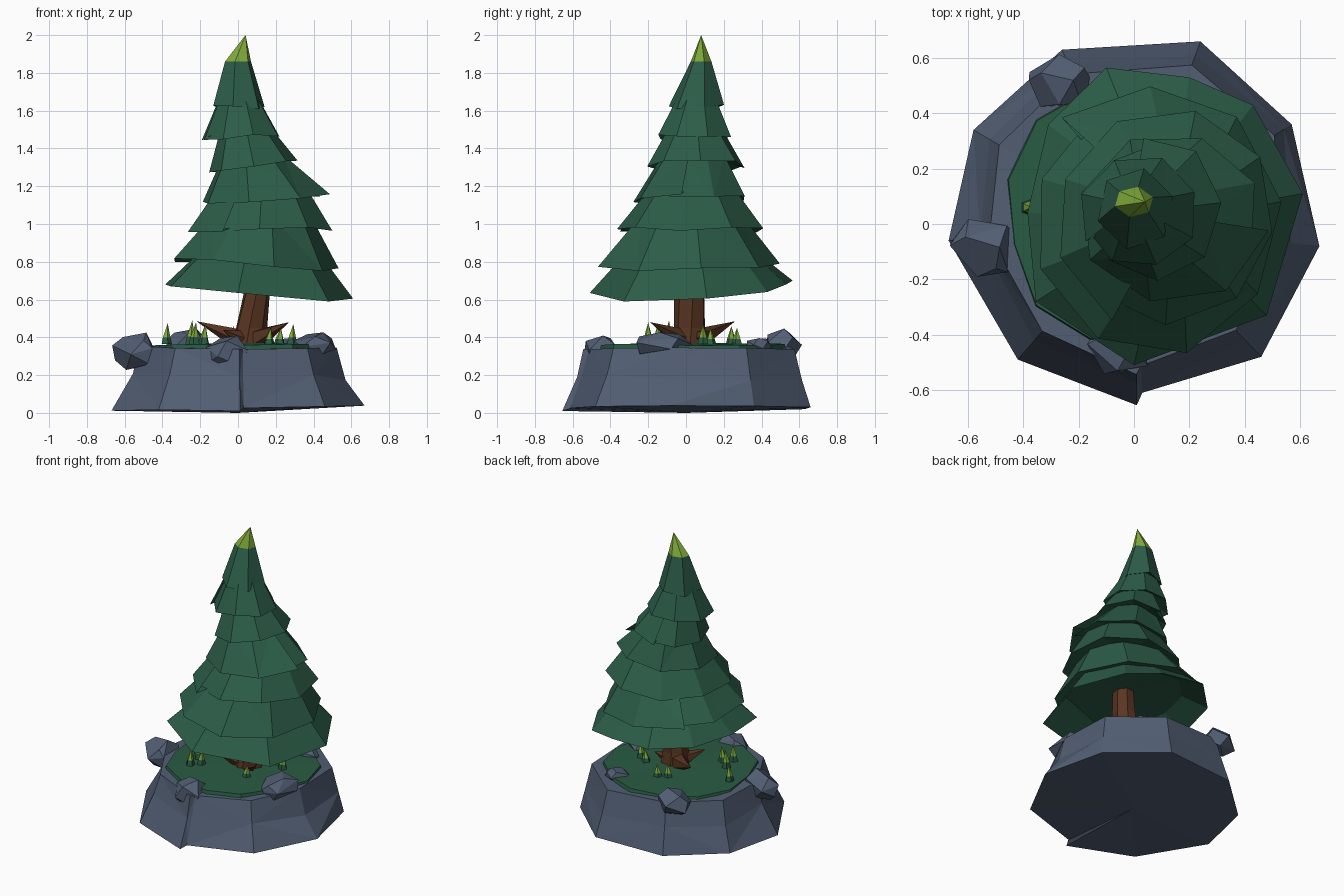
import bpy, bmesh, math, random
from mathutils import Vector

if "Cube" in bpy.data.objects:
    bpy.data.objects.remove(bpy.data.objects["Cube"])

random.seed(7)
TAU = math.tau


def material(name, rgb):
    m = bpy.data.materials.new(name)
    m.diffuse_color = (*rgb, 1)
    m.use_nodes = True
    m.node_tree.nodes["Principled BSDF"].inputs["Base Color"].default_value = m.diffuse_color
    return m


GREEN = material("pine_green", (0.025, 0.108, 0.064))
GRASS = material("grass_green", (0.022, 0.106, 0.056))
LIME = material("fresh_lime", (0.215, 0.405, 0.042))
ROCK = material("slate_rock", (0.084, 0.112, 0.172))
BROWN = material("bark_brown", (0.100, 0.036, 0.015))


def finish(name, bm, mats):
    me = bpy.data.meshes.new(name)
    bm.to_mesh(me)
    bm.free()
    for m in mats:
        me.materials.append(m)
    ob = bpy.data.objects.new(name, me)
    bpy.context.collection.objects.link(ob)
    return ob


def jit(a):
    return random.uniform(-a, a)


def loft(name, rings, mats, bottom=None, top=None, wrap=True, tris=False, rule=None):
    """Skin counter-clockwise rings from bottom to top, with fans to end points."""
    bm = bmesh.new()
    vs = [[bm.verts.new(p) for p in r] for r in rings]
    n = len(rings[0])
    for i in range(n if wrap else n - 1):
        j = (i + 1) % n
        for k, (a, b) in enumerate(zip(vs, vs[1:])):
            if not tris:
                bm.faces.new((a[i], a[j], b[j], b[i]))
            elif (i + k) % 2:
                bm.faces.new((a[i], a[j], b[j]))
                bm.faces.new((a[i], b[j], b[i]))
            else:
                bm.faces.new((a[i], a[j], b[i]))
                bm.faces.new((a[j], b[j], b[i]))
    for point, ring, flip in ((bottom, vs[0], True), (top, vs[-1], False)):
        if point is None:
            continue
        c = bm.verts.new(point)
        for i in range(n if wrap else n - 1):
            a, b = ring[i], ring[(i + 1) % n]
            bm.faces.new((b, a, c) if flip else (a, b, c))
    if rule:
        for f in bm.faces:
            f.material_index = rule(f.calc_center_median())
    return finish(name, bm, mats)


def circle(cx, cy, z, rx, ry, n, phase=0.0):
    return [(cx + rx * math.cos(phase + TAU * i / n),
             cy + ry * math.sin(phase + TAU * i / n), z) for i in range(n)]


# Rock base: irregular outline with a small crack at the front
outline = [(0.01, -0.655), (0.03, -0.61), (0.46, -0.48), (0.67, -0.08), (0.57, 0.36),
           (0.24, 0.66), (-0.26, 0.63), (-0.58, 0.34), (-0.67, -0.06), (-0.42, -0.49)]
mid_scale = [0.88, 0.90, 0.87, 0.85, 0.95, 0.93, 0.92, 0.90, 0.83, 0.86]
rim_scale = [0.83, 0.84, 0.80, 0.78, 0.89, 0.87, 0.86, 0.84, 0.78, 0.79]
foot, middle, rim = [], [], []
for i, (x, y) in enumerate(outline):
    foot.append((x, y, 0.01 if i == 0 else 0.025 + 0.02 * x))
    s = mid_scale[i]
    middle.append((x * s, y * s, 0.20 + jit(0.03)))
    s = rim_scale[i]
    rim.append((x * s, y * s, 0.345 + jit(0.01)))
loft("rock_base", [foot, middle, rim], [ROCK], bottom=(0, 0, 0), top=(0, 0, 0.345), tris=True)

# Grass patch
lower, upper = [], []
for i in range(13):
    a, r = TAU * i / 13, 1 + jit(0.05)
    x, y = 0.01 + 0.475 * r * math.cos(a), 0.04 + 0.495 * r * math.sin(a)
    lower.append((x * 1.02, y * 1.02, 0.325))
    upper.append((x, y, 0.362 + jit(0.006)))
loft("grass_patch", [lower, upper], [GRASS], top=(0.02, 0.02, 0.372))


# Loose boulders
def boulder(name, centre, size, count=13):
    bm = bmesh.new()
    for i in range(count):
        z = 1 - 2 * (i + 0.5) / count
        a = i * 2.39996 + jit(0.35)
        r = math.sqrt(1 - z * z)
        d = Vector((r * math.cos(a), r * math.sin(a), z)) * random.uniform(0.95, 1.1)
        bm.verts.new([c + s * v for c, s, v in zip(centre, size, d)])
    bmesh.ops.convex_hull(bm, input=bm.verts)
    bmesh.ops.dissolve_limit(bm, angle_limit=math.radians(18), verts=bm.verts, edges=bm.edges)
    bmesh.ops.recalc_face_normals(bm, faces=bm.faces)
    finish(name, bm, [ROCK])


boulder("boulder_left", (-0.54, -0.085, 0.325), (0.13, 0.11, 0.10))
boulder("boulder_back", (-0.27, 0.515, 0.36), (0.12, 0.10, 0.085))
boulder("boulder_front", (-0.05, -0.45, 0.315), (0.125, 0.10, 0.105))
boulder("boulder_right", (0.41, -0.12, 0.36), (0.12, 0.17, 0.075))
boulder("boulder_small", (0.27, 0.38, 0.355), (0.08, 0.075, 0.045))

# Leaning trunk
loft("trunk", [circle(0.065, 0.02, 0.34, 0.105, 0.10, 7),
               circle(0.07, 0.02, 0.45, 0.085, 0.085, 7, 0.1),
               circle(0.10, 0.02, 0.64, 0.07, 0.083, 7, 0.2),
               circle(0.11, 0.02, 0.85, 0.06, 0.07, 7, 0.3)], [BROWN], top=(0.11, 0.02, 0.86))


# Pointed roots that flare out and up
def spike(name, base, tip, radius, sides, mat):
    base, tip = Vector(base), Vector(tip)
    rot = (tip - base).to_track_quat('Z', 'Y')
    ring = [base + rot @ Vector(p) for p in circle(0, 0, 0, radius, radius, sides)]
    loft(name, [ring], [mat], bottom=base, top=tip)


for i, tip in enumerate([(-0.22, 0.26, 0.485), (0.27, -0.19, 0.48),
                         (-0.08, -0.10, 0.44), (0.17, 0.11, 0.44)]):
    spike(f"root_{i + 1}", (0.06, 0.02, 0.37), tip, 0.07, 5, BROWN)

# Grass sprouts: dark foot, bright point
sprouts = [(-0.38, 0.06, 0.105), (-0.25, -0.09, 0.12), (-0.23, -0.20, 0.11), (-0.18, -0.15, 0.10),
           (0.165, -0.14, 0.08), (0.285, 0.09, 0.10), (0.03, 0.27, 0.08), (-0.03, 0.24, 0.09),
           (0.22, 0.13, 0.08)]
for i, (x, y, h) in enumerate(sprouts):
    loft(f"sprout_{i + 1}", [circle(x, y, 0.365, 0.030, 0.030, 5, i),
                             circle(x, y, 0.365 + h * 0.33, 0.022, 0.022, 5, i)],
         [GRASS, LIME], top=(x + 0.008, y, 0.37 + h),
         rule=lambda c, h=h: int(c.z > 0.365 + h * 0.33))

# Lowest branch skirt: uneven hem, hollow underneath
skirt = [(0.61, 0.11, 0.605), (0.43, 0.43, 0.64), (0.20, 0.53, 0.68), (-0.10, 0.565, 0.70),
         (-0.31, 0.36, 0.69), (-0.385, 0.04, 0.68), (-0.355, -0.28, 0.67), (0.0, -0.51, 0.635),
         (0.48, -0.33, 0.59)]


def shrink(scale, z):
    return [(0.12 + (x - 0.12) * scale, 0.02 + (y - 0.02) * scale, z) for x, y, _ in skirt]


loft("branch_skirt", [shrink(0.70, 0.775), skirt, shrink(0.58, 0.88)], [GREEN],
     bottom=(0.11, 0.02, 0.80), top=(0.12, 0.02, 0.9))

# Branch tiers: hem (cx, cy, z, rx, ry), top (cx, cy, z, rx, ry), tilt in x
tiers = [
    ((0.07, 0.01, 0.785, 0.455, 0.48), (0.11, 0.015, 1.04, 0.27, 0.27), -0.06),
    ((0.12, 0.02, 0.96, 0.395, 0.39), (0.13, 0.03, 1.20, 0.235, 0.22), 0.03),
    ((0.135, 0.03, 1.13, 0.335, 0.31), (0.075, 0.045, 1.37, 0.155, 0.17), 0.05),
    ((0.075, 0.05, 1.30, 0.235, 0.255), (0.035, 0.045, 1.52, 0.125, 0.13), 0.07),
    ((0.02, 0.04, 1.465, 0.21, 0.205), (0.005, 0.055, 1.68, 0.10, 0.10), 0.02),
]
for t, (hem, top, tilt) in enumerate(tiers):
    n = 9 if t < 2 else 8
    start = (t + 1) * 1.9 + 0.17
    rings = [[], []]
    for i in range(n + 1):      # each tier wraps round and overlaps itself
        a = start + TAU * i / n * 1.04
        grow = 0.96 + 0.09 * i / n
        for ring, (cx, cy, z, rx, ry), w in ((rings[0], hem, 0.03), (rings[1], top, 0.02)):
            r = grow + jit(w)
            dx, dy = rx * r * math.cos(a), ry * r * math.sin(a)
            lift = tilt * dx / rx / 2 + jit(0.014) if ring is rings[0] else 0
            ring.append((cx + dx, cy + dy, z + lift))
    loft(f"branch_tier_{t + 1}", rings, [GREEN], wrap=False, tris=t % 2 == 0,
         bottom=(hem[0], hem[1], hem[2] + 0.09), top=(top[0], top[1], top[2] + 0.02))

# Crown and bright tip share the same ring
neck = circle(0.0, 0.08, 1.86, 0.072, 0.056, 6, 0.3)
crown = [(x, y, z + jit(0.015)) for x, y, z in circle(0.005, 0.055, 1.625, 0.142, 0.15, 6, 0.3)]
loft("crown", [crown, neck], [GREEN], bottom=(0, 0.055, 1.67))
loft("tree_tip", [neck], [LIME], top=(0.04, 0.08, 2.0))
